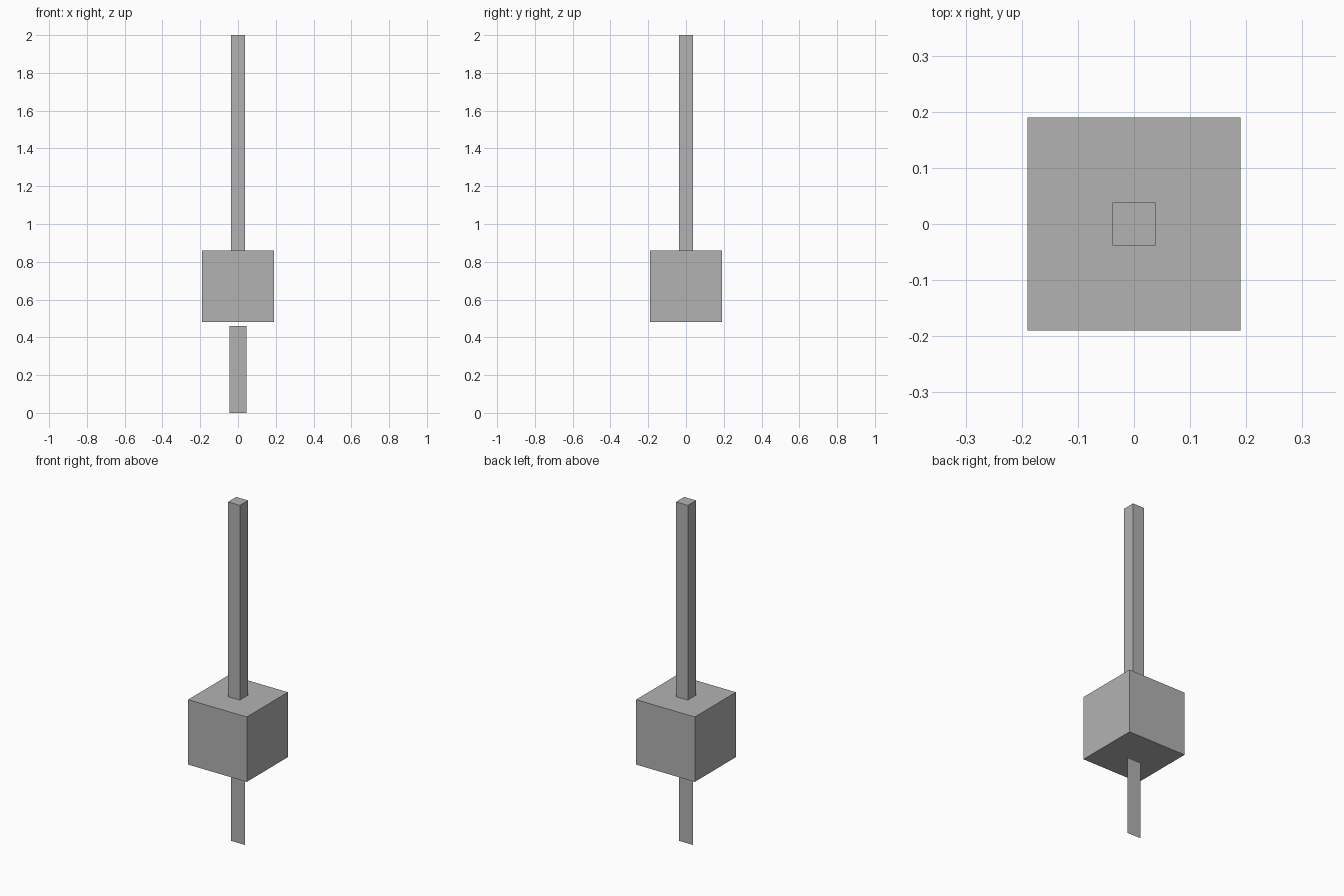
import bpy

cube = bpy.data.objects.get("Cube")
if cube:
    bpy.data.objects.remove(cube, do_unlink=True)

# One plain grey for every part
GREY = (0.448, 0.448, 0.448, 1.0)
grey = bpy.data.materials.new("plain_grey")
grey.use_nodes = True
grey.diffuse_color = GREY
grey.node_tree.nodes["Principled BSDF"].inputs["Base Color"].default_value = GREY


def finish(name, size):
    """Name the new primitive, size it and give it the grey."""
    part = bpy.context.object
    part.name = part.data.name = name
    part.scale = size
    bpy.ops.object.transform_apply(location=False, rotation=True, scale=True)
    part.data.materials.append(grey)
    return part


def box(name, width, bottom, top):
    bpy.ops.mesh.primitive_cube_add(size=1, location=(0, 0, (bottom + top) / 2))
    return finish(name, (width, width, top - bottom))


def upright_sheet(name, width, bottom, top):
    bpy.ops.mesh.primitive_plane_add(size=1, location=(0, 0, (bottom + top) / 2))
    bpy.context.object.rotation_euler.x = 1.5707963
    return finish(name, (width, top - bottom, 1))


# Tall square rod standing on the block
box("upper_rod", 0.076, 0.86, 2.0)

# Cubic block
box("block", 0.38, 0.48, 0.86)

# Paper-thin strip hanging just below the block
upright_sheet("lower_strip", 0.092, 0.0, 0.46)
